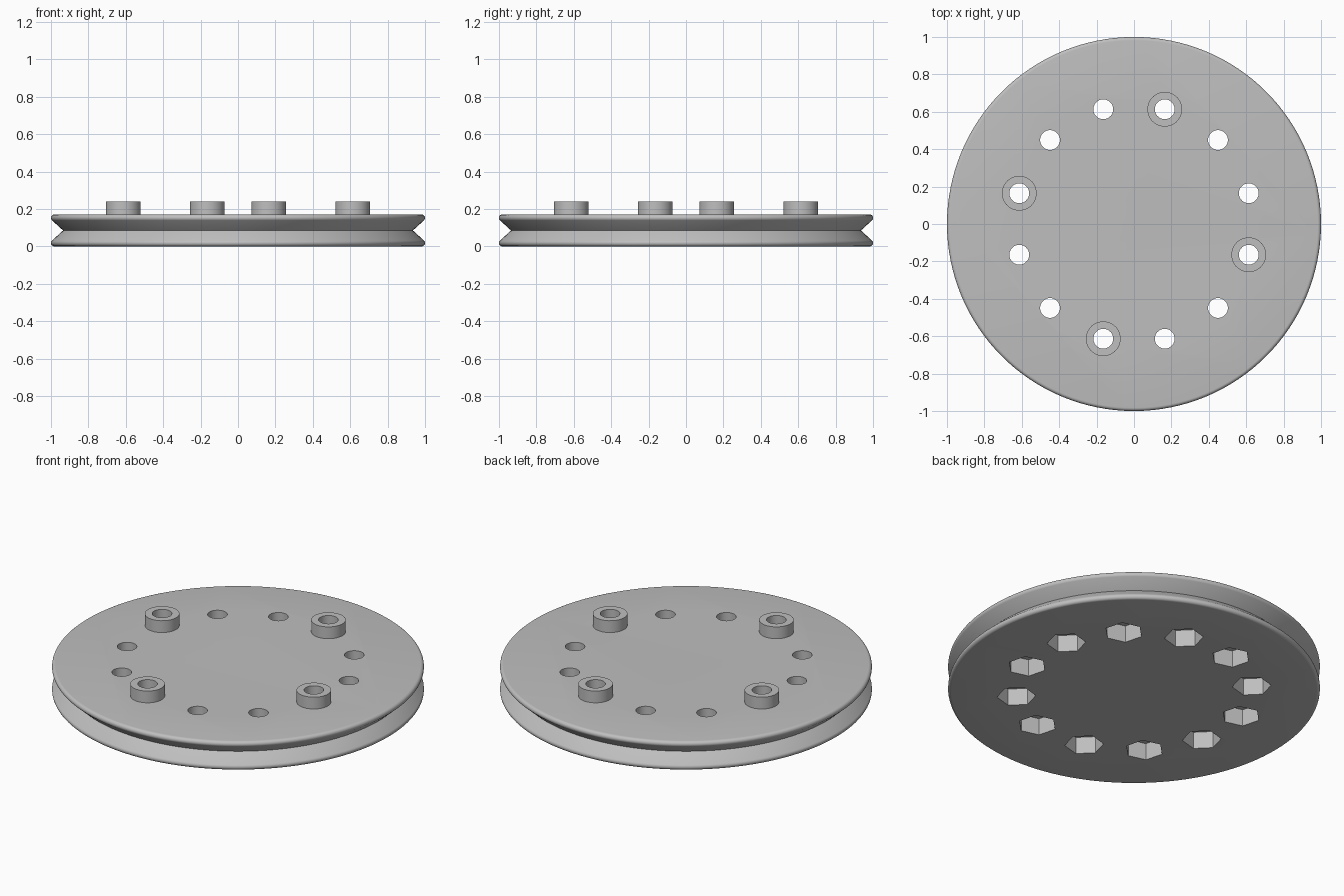
import bpy
import bmesh
from math import radians, cos, sin, tau, pi
from mathutils import Matrix

if "Cube" in bpy.data.objects:
    bpy.data.objects.remove(bpy.data.objects["Cube"], do_unlink=True)

THICK = 0.17
RING = 0.635        # radius of the bolt circle
HOLE = 0.053
POCKET_DEPTH = 0.1
BOLT_ANGLES = [radians(15 + 30 * k) for k in range(12)]

grey = bpy.data.materials.new("grey metal")
grey.use_nodes = True
grey.diffuse_color = (0.52, 0.52, 0.52, 1)
grey.node_tree.nodes["Principled BSDF"].inputs["Base Color"].default_value = (0.52, 0.52, 0.52, 1)


def make_object(name, bm):
    bmesh.ops.recalc_face_normals(bm, faces=bm.faces)
    mesh = bpy.data.meshes.new(name)
    bm.to_mesh(mesh)
    bm.free()
    mesh.materials.append(grey)
    obj = bpy.data.objects.new(name, mesh)
    bpy.context.collection.objects.link(obj)
    return obj


def lathe(name, profile, steps, closed=False):
    """Spin an (r, z) profile around z; an open profile is capped at both ends."""
    bm = bmesh.new()
    rings = [[bm.verts.new((r * cos(tau * i / steps), r * sin(tau * i / steps), z))
              for i in range(steps)] for r, z in profile]
    pairs = list(zip(rings, rings[1:]))
    if closed:
        pairs.append((rings[-1], rings[0]))
    else:
        bm.faces.new(rings[0])
        bm.faces.new(rings[-1])
    for a, b in pairs:
        for i in range(steps):
            j = (i + 1) % steps
            bm.faces.new((a[i], a[j], b[j], b[i]))
    return make_object(name, bm)


def bolt_circle_cutter(name, sides, radius, z0, z1):
    """A ring of prisms, each with one corner pointing outward."""
    bm = bmesh.new()
    for a in BOLT_ANGLES:
        place = (Matrix.Rotation(a, 4, 'Z') @ Matrix.Translation((RING, 0, (z0 + z1) / 2))
                 @ Matrix.Rotation(first_corner(sides), 4, 'Z'))
        bmesh.ops.create_cone(bm, cap_ends=True, segments=sides, radius1=radius,
                              radius2=radius, depth=z1 - z0, matrix=place)
    obj = make_object(name, bm)
    obj.hide_render = True
    return obj


def first_corner(sides):
    """Turn that brings a corner of a primitive prism onto +x."""
    bm = bmesh.new()
    bmesh.ops.create_cone(bm, segments=sides, radius1=1, radius2=1, depth=1)
    far = max(bm.verts, key=lambda v: v.co.x)
    turn = -math_angle(far.co)
    bm.free()
    return turn


def math_angle(co):
    return co.xy.angle_signed((1, 0))  * 1.0


def smooth(obj):
    bpy.ops.object.select_all(action='DESELECT')
    obj.select_set(True)
    bpy.context.view_layer.objects.active = obj
    bpy.ops.object.shade_smooth_by_angle(angle=radians(30))


# Grooved wheel: rounded rims on both sides of a V groove
R = 0.018
lower = [(1 - R + R * sin(t), R - R * cos(t))
         for t in [radians(135) * k / 8 for k in range(9)]]
upper = [(r, THICK - z) for r, z in reversed(lower)]
wheel = lathe("grooved_wheel", lower + [(0.935, THICK / 2)] + upper, 128)

# Through holes, and hexagonal nut pockets in the underside
cutters = [bolt_circle_cutter("hole_cutter", 32, HOLE, -0.1, THICK + 0.1),
           bolt_circle_cutter("nut_cutter", 6, 0.105, -0.05, POCKET_DEPTH)]
bpy.context.view_layer.objects.active = wheel
for cutter in cutters:
    mod = wheel.modifiers.new(cutter.name, 'BOOLEAN')
    mod.operation = 'DIFFERENCE'
    mod.solver = 'EXACT'
    mod.object = cutter
    bpy.ops.object.modifier_apply(modifier=mod.name)
for cutter in cutters:
    bpy.data.objects.remove(cutter, do_unlink=True)
smooth(wheel)

# Four spacer bosses around every third hole
for n, a in enumerate(BOLT_ANGLES[2::3]):
    ring = [(HOLE, THICK), (0.093, THICK), (0.093, 0.24), (HOLE, 0.24)]
    boss = lathe(f"spacer_boss_{n + 1}", ring, 32, closed=True)
    boss.location = (RING * cos(a), RING * sin(a), 0)
    boss.rotation_euler.z = a
    smooth(boss)
